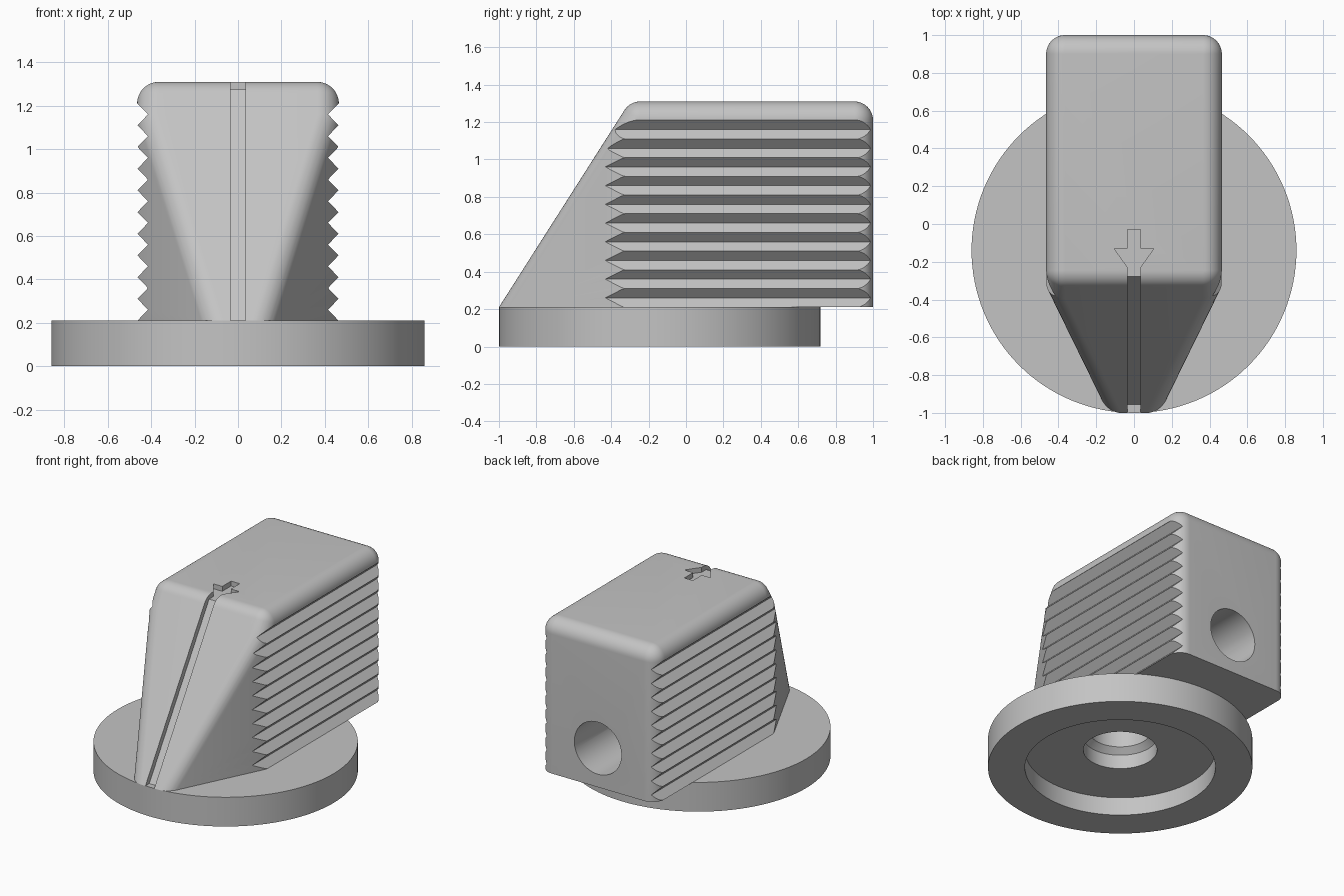
import bpy, bmesh, math
from mathutils import Vector, Matrix

cube = bpy.data.objects.get("Cube")
if cube:
    bpy.data.objects.remove(cube, do_unlink=True)

grey = bpy.data.materials.new("plain grey")
grey.use_nodes = True
grey.diffuse_color = (0.55, 0.55, 0.55, 1)
grey.node_tree.nodes["Principled BSDF"].inputs["Base Color"].default_value = grey.diffuse_color

BASE_TOP = 0.21
AXIS_Y = -0.14


def make_object(name, bm):
    bmesh.ops.recalc_face_normals(bm, faces=bm.faces)
    mesh = bpy.data.meshes.new(name)
    bm.to_mesh(mesh)
    bm.free()
    mesh.materials.append(grey)
    obj = bpy.data.objects.new(name, mesh)
    bpy.context.collection.objects.link(obj)
    return obj


def prism(name, outline, axis, start, end):
    """Extrude a 2D outline along the x, y or z axis."""
    place = {"x": lambda p, d: (d, p[0], p[1]),
             "y": lambda p, d: (p[0], d, p[1]),
             "z": lambda p, d: (p[0], p[1], d)}[axis]
    bm = bmesh.new()
    face = bm.faces.new([bm.verts.new(place(p, start)) for p in outline])
    moved = bmesh.ops.extrude_face_region(bm, geom=[face])["geom"]
    shift = Vector(place((0, 0), end - start))
    bmesh.ops.translate(bm, vec=shift, verts=[v for v in moved if isinstance(v, bmesh.types.BMVert)])
    return make_object(name, bm)


def lathe(name, profile, segments=96):
    """Revolve an (radius, height) profile that starts and ends off the axis."""
    bm = bmesh.new()
    rings = []
    for radius, z in profile:
        ring = bmesh.ops.create_circle(bm, segments=segments, radius=radius,
                                       matrix=Matrix.Translation((0, AXIS_Y, z)))["verts"]
        rings.append(ring)
    for low, high in zip(rings, rings[1:]):
        for i in range(segments):
            j = (i + 1) % segments
            bm.faces.new((low[i], low[j], high[j], high[i]))
    bm.faces.new(rings[0])
    bm.faces.new(rings[-1])
    return make_object(name, bm)


def cut(obj, cutter):
    cutter.hide_render = True
    cutter.hide_set(True)
    mod = obj.modifiers.new("cut", "BOOLEAN")
    mod.operation = "DIFFERENCE"
    mod.solver = "EXACT"
    mod.object = cutter
    bpy.context.view_layer.objects.active = obj
    bpy.ops.object.modifier_apply(modifier=mod.name)


# Grip: hull of corner balls gives a wedge with evenly rounded edges
ROUND = 0.1
corners = [(0.365, 0.9, 1.21), (0.365, 0.9, 0.1), (0.365, -0.245, 1.21),
           (0.365, -0.307, 1.112), (0.365, -0.307, 0.1), (0.049, -0.952, 0.1)]
bm = bmesh.new()
for x, y, z in corners:
    for side in (-1, 1):
        bmesh.ops.create_uvsphere(bm, u_segments=48, v_segments=24, radius=ROUND,
                                  matrix=Matrix.Translation((side * x, y, z)))
hull = bmesh.ops.convex_hull(bm, input=bm.verts)
loose = {g for g in hull["geom_interior"] + hull["geom_unused"] if isinstance(g, bmesh.types.BMVert)}
bmesh.ops.delete(bm, geom=list(loose), context="VERTS")
kept = {g for g in hull["geom"] if isinstance(g, bmesh.types.BMFace) and g.is_valid}
bmesh.ops.delete(bm, geom=[f for f in bm.faces if f not in kept], context="FACES")
bmesh.ops.dissolve_limit(bm, angle_limit=math.radians(0.2), verts=bm.verts, edges=bm.edges)
bmesh.ops.bisect_plane(bm, geom=bm.verts[:] + bm.edges[:] + bm.faces[:],
                       plane_co=(0, 0, BASE_TOP), plane_no=(0, 0, 1), clear_inner=True)
bmesh.ops.holes_fill(bm, edges=[e for e in bm.edges if e.is_boundary], sides=0)
grip = make_object("grip", bm)

# Finger ridges along both flanks
for side in (-1, 1):
    outline = [(side * 0.6, 1.21)]
    for i in range(21):
        outline.append((side * (0.415 if i % 2 else 0.463), 1.21 - i * 0.05))
    outline.append((side * 0.6, 0.15))
    cut(grip, prism("ridge_cutter", outline, "y", -0.7, 1.2))

# Pointer groove down the slope and arrow on the top
ARROW_Z = 1.275
groove = [(-0.21, ARROW_Z), (-0.278, ARROW_Z), (-1.026, 0.1), (-1.3, 0.1), (-1.3, 1.4), (-0.21, 1.4)]
cut(grip, prism("groove_cutter", groove, "x", -0.035, 0.035))
half = [(0.034, -0.03), (0.034, -0.13), (0.105, -0.13)]
arrow = half + [(0, -0.277)] + [(-x, y) for x, y in reversed(half)]
cut(grip, prism("arrow_cutter", arrow, "z", ARROW_Z, 1.4))

# Base disc with its hollow underside
base = lathe("base_disc", [(0.86, 0), (0.86, BASE_TOP)], 128)
cut(base, lathe("recess_cutter", [(0.62, -0.1), (0.62, 0.13)]))

# Shaft bore with a shoulder, through the disc and into the grip
bore = lathe("bore_cutter", [(0.24, -0.1), (0.24, 0.23), (0.2, 0.27), (0.2, 0.9)], 64)
cut(base, bore)
cut(grip, bore)

# Locking screw hole from the back to the bore
bm = bmesh.new()
bmesh.ops.create_cone(bm, cap_ends=True, segments=64, radius1=0.187, radius2=0.187, depth=1.3,
                      matrix=Matrix.Translation((0, 0.51, 0.49)) @ Matrix.Rotation(math.pi / 2, 4, "X"))
cut(grip, make_object("screw_hole_cutter", bm))

# Remove the cutters and shade the parts
for obj in [o for o in bpy.data.objects if o.name.split(".")[0].endswith("_cutter")]:
    bpy.data.objects.remove(obj, do_unlink=True)
bpy.ops.object.select_all(action="DESELECT")
for obj in (grip, base):
    obj.select_set(True)
bpy.context.view_layer.objects.active = grip
bpy.ops.object.shade_smooth_by_angle(angle=math.radians(28))
